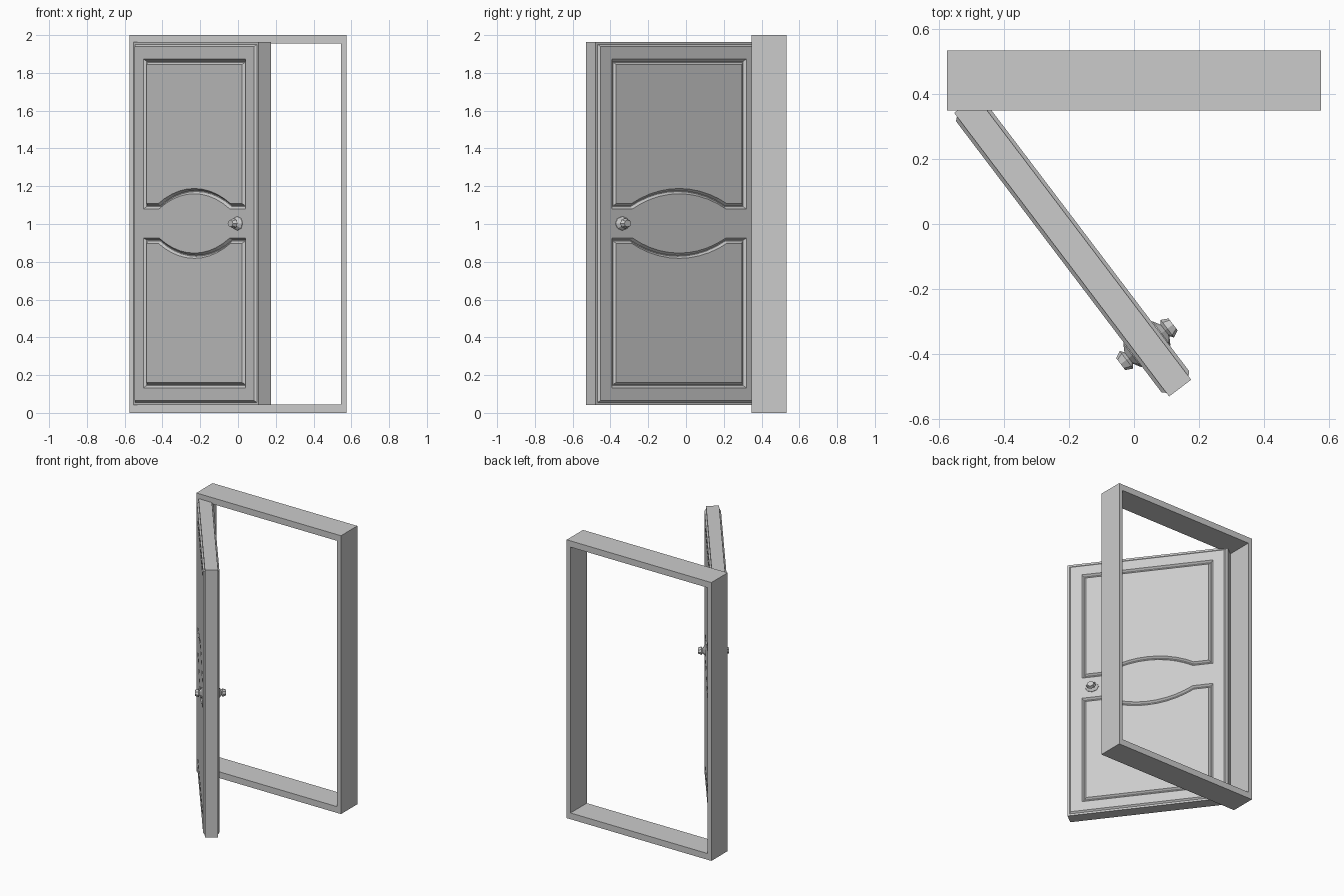
import bpy, bmesh, math
from mathutils import Vector, Matrix

if "Cube" in bpy.data.objects:
    bpy.data.objects.remove(bpy.data.objects["Cube"], do_unlink=True)

grey = bpy.data.materials.new("plain_grey")
grey.use_nodes = True
COLOUR = (0.6, 0.6, 0.6, 1)
grey.diffuse_color = COLOUR
grey.node_tree.nodes["Principled BSDF"].inputs["Base Color"].default_value = COLOUR


def finish(name, bm, matrix=None):
    bmesh.ops.recalc_face_normals(bm, faces=bm.faces)
    mesh = bpy.data.meshes.new(name)
    bm.to_mesh(mesh)
    bm.free()
    mesh.materials.append(grey)
    obj = bpy.data.objects.new(name, mesh)
    bpy.context.collection.objects.link(obj)
    if matrix:
        obj.matrix_world = matrix
    return obj


def rectangle(x0, x1, z0, z1):
    return [Vector(p) for p in ((x0, z0), (x1, z0), (x1, z1), (x0, z1))]


def inset(points, dist):
    """Shrink a counter-clockwise outline with mitred corners."""
    result = []
    for i, p in enumerate(points):
        a = (p - points[i - 1]).normalized()
        b = (points[(i + 1) % len(points)] - p).normalized()
        na, nb = Vector((-a.y, a.x)), Vector((-b.y, b.x))
        result.append(p + (na + nb) * dist / (1 + na.dot(nb)))
    return result


def ring(bm, points, y):
    return [bm.verts.new((p.x, y, p.y)) for p in points]


def bridge(bm, r1, r2):
    for i in range(len(r1)):
        bm.faces.new((r1[i - 1], r1[i], r2[i], r2[i - 1]))


def loop_edges(bm, r):
    return [bm.edges.get((r[i - 1], r[i])) or bm.edges.new((r[i - 1], r[i]))
            for i in range(len(r))]


# Frame: a rectangular ring with an opening
bm = bmesh.new()
outer = rectangle(-0.575, 0.575, 0, 2)
hole = rectangle(-0.545, 0.545, 0.045, 1.955)
rings = [ring(bm, *a) for a in ((outer, 0.348), (outer, 0.533), (hole, 0.533), (hole, 0.348))]
for i in range(4):
    bridge(bm, rings[i - 1], rings[i])
finish("door_frame", bm)

# Door leaf, built closed along local x, then swung open about its hinge side
WIDTH, MID_Z, HALF, FACE = 1.093, 1.003, 0.0425, 0.0535
swing = Matrix.Translation((-0.5185, 0.367, 0)) @ Matrix.Rotation(math.radians(-52.84), 4, 'Z')


def panel_outline():
    """Upper panel, its lower edge broken by a shallow arch."""
    chord, rise, steps = 0.31, 0.08, 10
    radius = (chord ** 2 + rise ** 2) / (2 * rise)
    half_angle = math.asin(chord / radius)
    low = 1.08
    pts = [Vector((0.1, low))]
    for i in range(steps + 1):
        t = half_angle * (2 * i / steps - 1)
        pts.append(Vector((WIDTH / 2 + radius * math.sin(t),
                           low + rise - radius * (1 - math.cos(t)))))
    return pts + [Vector((WIDTH - 0.1, low)), Vector((WIDTH - 0.1, 1.873)), Vector((0.1, 1.873))]


upper = panel_outline()
lower = [Vector((p.x, 2 * MID_Z - p.y)) for p in reversed(upper)]
edge = rectangle(0, WIDTH, 0.042, 1.964)

bm = bmesh.new()
rims = []
for side in (-1, 1):
    # raised face with a chamfered border
    steps = [ring(bm, inset(edge, d), side * y) for d, y in ((0, HALF), (0.014, HALF), (0.024, FACE))]
    bridge(bm, steps[0], steps[1])
    bridge(bm, steps[1], steps[2])
    rims.append(steps[0])
    boundary = loop_edges(bm, steps[2])
    # grooves around the two panels
    for outline in (upper, lower):
        g = [ring(bm, inset(outline, d), side * y)
             for d, y in ((0, FACE), (0.012, FACE - 0.013), (0.017, FACE - 0.013), (0.028, FACE))]
        for a, b in zip(g, g[1:]):
            bridge(bm, a, b)
        bm.faces.new(g[-1])
        boundary += loop_edges(bm, g[0])
    bmesh.ops.triangle_fill(bm, edges=boundary, use_beauty=True, normal=(0, side, 0))
bridge(bm, rims[0], rims[1])
finish("door_leaf", bm, swing)

# Knobs: faceted rosette, neck and cap on both faces
for name, side in (("front_knob", -1), ("back_knob", 1)):
    bm = bmesh.new()
    rings = []
    for radius, y in ((0.048, 0.05), (0.046, 0.056), (0.022, 0.07), (0.034, 0.079), (0.023, 0.101)):
        circle = [Vector((0.924 + radius * math.cos(k * math.tau / 8),
                          MID_Z + 0.8 * radius * math.sin(k * math.tau / 8))) for k in range(8)]
        rings.append(ring(bm, circle, side * y))
    for a, b in zip(rings, rings[1:]):
        bridge(bm, a, b)
    bm.faces.new(rings[0])
    bm.faces.new(rings[-1])
    finish(name, bm, swing)
